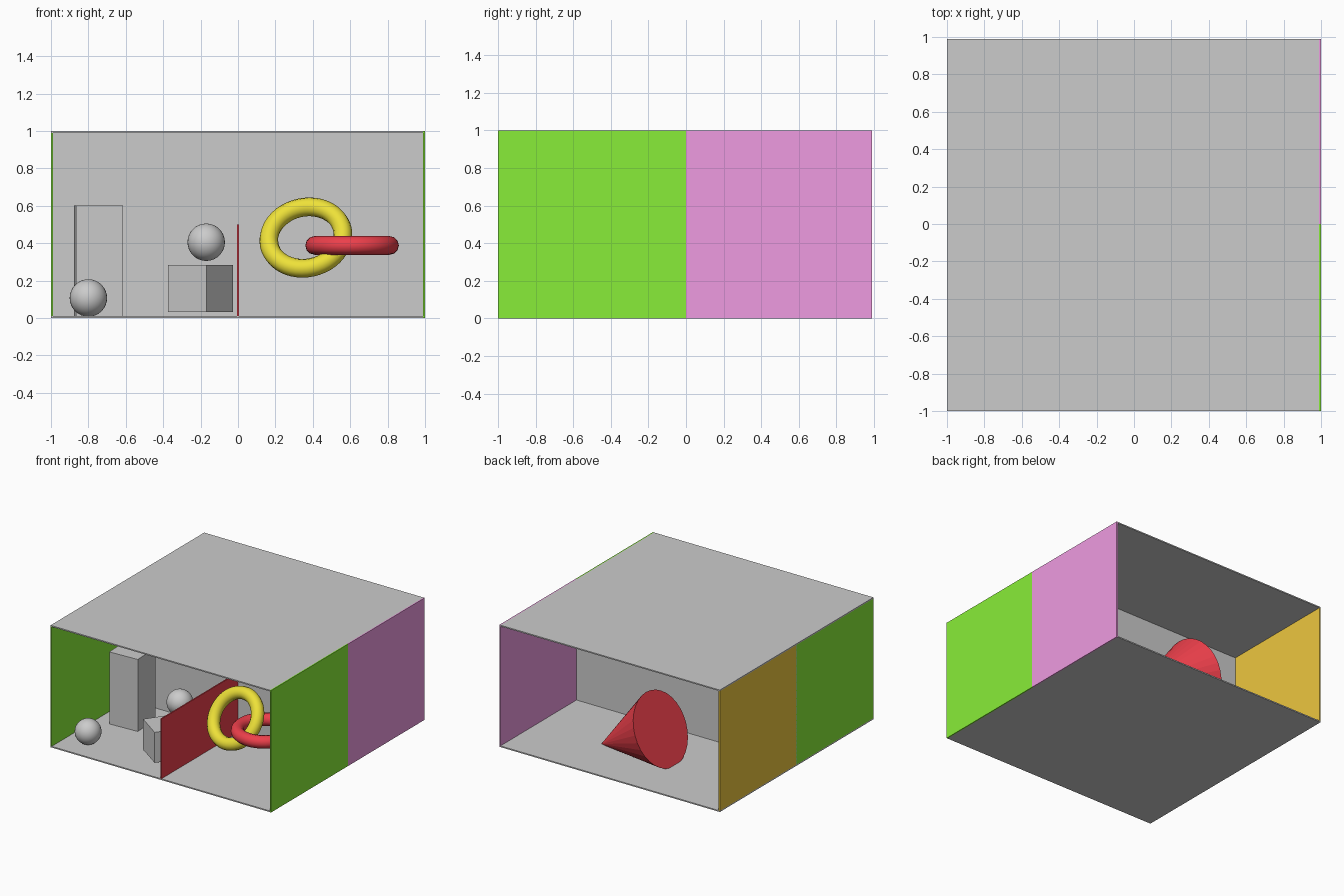
import bpy
from math import radians
from mathutils import Vector

if "Cube" in bpy.data.objects:
    bpy.data.objects.remove(bpy.data.objects["Cube"])

T = 0.01  # panel thickness


def material(name, rgb):
    m = bpy.data.materials.new(name)
    m.diffuse_color = (*rgb, 1)
    m.use_nodes = True
    m.node_tree.nodes["Principled BSDF"].inputs["Base Color"].default_value = m.diffuse_color
    return m


GREEN = material("green", (0.25, 0.85, 0.04))
PINK = material("pink", (0.86, 0.33, 0.75))
ORANGE = material("orange", (0.85, 0.57, 0.05))
RED = material("red", (0.84, 0.05, 0.07))
YELLOW = material("yellow", (0.85, 0.75, 0.04))


def finish(name, mat=None, smooth=False):
    ob = bpy.context.object
    ob.name = name
    if mat:
        ob.data.materials.append(mat)
    if smooth:
        bpy.ops.object.shade_smooth()
    return ob


def box(name, lo, hi, mat=None, turn=0):
    lo, hi = Vector(lo), Vector(hi)
    bpy.ops.mesh.primitive_cube_add(size=1, location=(lo + hi) / 2,
                                    rotation=(0, 0, radians(turn)))
    bpy.context.object.scale = hi - lo
    return finish(name, mat)


def block(name, centre, size, turn):
    half = Vector(size) / 2
    return box(name, Vector(centre) - half, Vector(centre) + half, None, turn)


def ball(name, loc):
    bpy.ops.mesh.primitive_uv_sphere_add(radius=0.1, location=loc)
    return finish(name, smooth=True)


def ring(name, loc, axis, mat):
    rot = Vector(axis).to_track_quat('Z', 'Y').to_euler()
    bpy.ops.mesh.primitive_torus_add(major_radius=0.2, minor_radius=0.05,
                                     location=loc, rotation=rot)
    return finish(name, mat, True)


# room shell, open at front and back
E = 1 - T
box("floor", (-1, -1, 0), (E, E, T))
box("ceiling", (-1, -1, 1 - T), (E, E, 1))
box("middle_wall", (-1, -T / 2, T), (E, T / 2, 1 - T))
box("left_wall_front", (-1, -1, T), (-E, 0, 1 - T), GREEN)
box("left_wall_back", (-1, 0, T), (-E, E, 1 - T), ORANGE)
box("right_wall_front", (E, -1, 0), (1, 0, 1), GREEN)
box("right_wall_back", (E, 0, 0), (1, E, 1), PINK)
box("divider", (-T / 2, -1, T), (T / 2, 0, 0.5), RED)

# front left compartment: blocks and balls
block("tall_block", (-0.747, -0.30, 0.303), (0.25, 0.25, 0.595), 2.8)
block("small_block", (-0.2, -0.664, 0.157), (0.25, 0.25, 0.25), -35)
ball("floor_ball", (-0.8, -0.8, 0.107))
ball("raised_ball", (-0.17, -0.51, 0.405))

# front right compartment: linked rings
ring("tilted_ring", (0.363, -0.55, 0.43), (-0.13, -0.81, 0.57), YELLOW)
ring("flat_ring", (0.61, -0.53, 0.388), (0, 0, 1), RED)

# back compartment: cone lying on its side, tip towards +x
base_to_tip = Vector((0.897, 0, -0.442)).normalized()
tip = Vector((0.403, 0.523, 0.004))
bpy.ops.mesh.primitive_cone_add(
    vertices=32, radius1=0.3, depth=0.6, location=tip - base_to_tip * 0.3,
    rotation=base_to_tip.to_track_quat('Z', 'Y').to_euler())
finish("lying_cone", RED)
